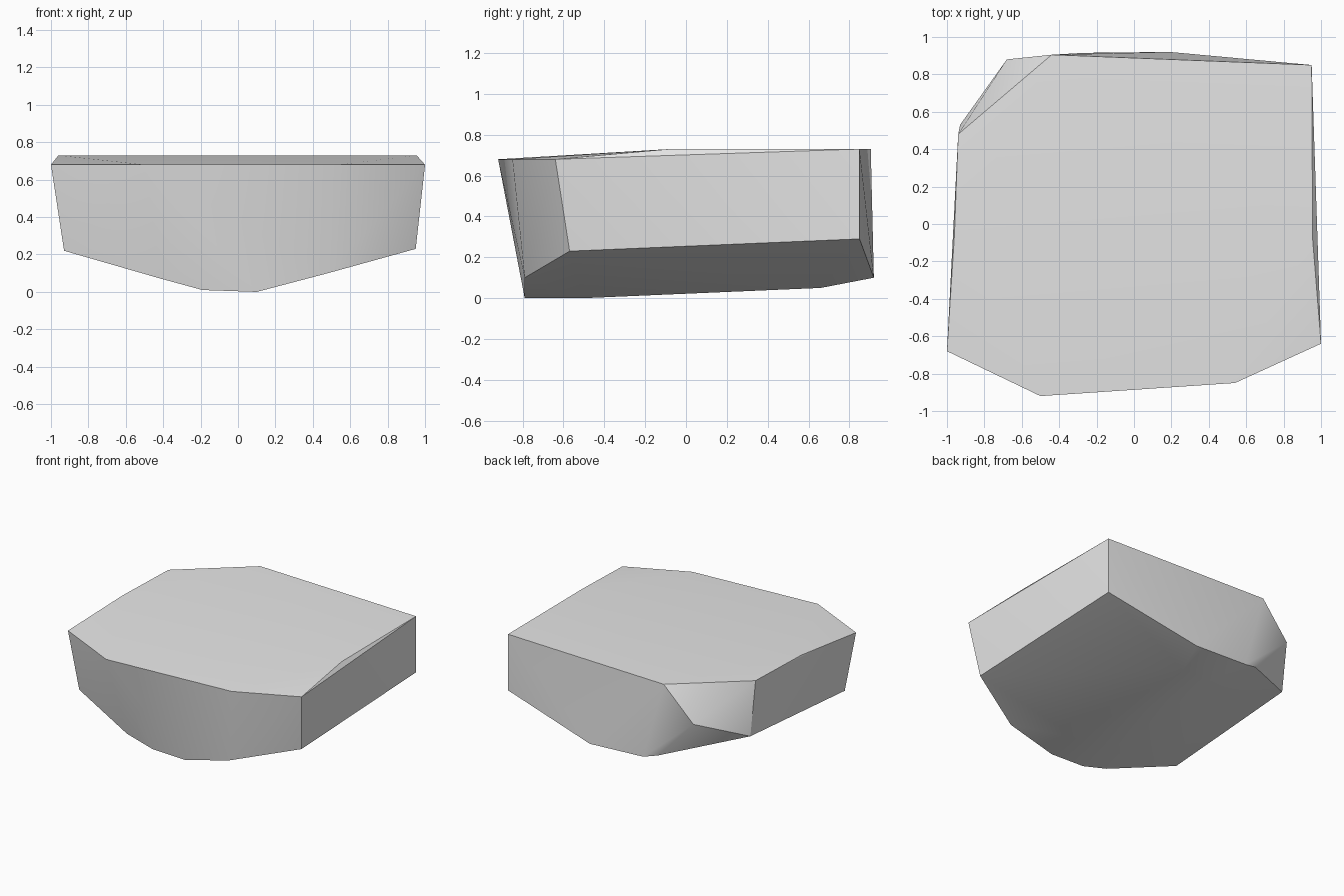
import bpy
import bmesh
import math

default_cube = bpy.data.objects.get("Cube")
if default_cube:
    bpy.data.objects.remove(default_cube, do_unlink=True)


def make_material(name, colour):
    """Create one flat colour for both viewport and render."""
    material = bpy.data.materials.new(name)
    material.use_nodes = True
    material.diffuse_color = colour
    shader = next(n for n in material.node_tree.nodes if n.type == 'BSDF_PRINCIPLED')
    shader.inputs["Base Color"].default_value = colour
    return material


def make_hull(name, corners, material):
    """Wrap a convex stone skin around the corner points."""
    bm = bmesh.new()
    for corner in corners:
        bm.verts.new(corner)
    result = bmesh.ops.convex_hull(bm, input=bm.verts[:])
    unused = [v for v in bm.verts if not v.link_faces]
    bmesh.ops.delete(bm, geom=unused, context='VERTS')
    # Merge nearly flat triangles into clean facets
    bmesh.ops.dissolve_limit(bm, angle_limit=math.radians(1),
                             verts=bm.verts[:], edges=bm.edges[:])
    bmesh.ops.recalc_face_normals(bm, faces=bm.faces[:])
    mesh = bpy.data.meshes.new(name)
    bm.to_mesh(mesh)
    bm.free()
    mesh.materials.append(material)
    stone = bpy.data.objects.new(name, mesh)
    bpy.context.collection.objects.link(stone)
    return stone


# Flat rear plateau and the slightly lower front rim
plateau = [(x, y, .73) for x, y in
           ((-.94, .48), (-.44, .905), (.95, .85), (.955, -.08), (-.96, -.06))]
front_rim = [(x, y, .68) for x, y in
             ((-1, -.68), (-.5, -.92), (.54, -.85), (1, -.64))]

# Chipped rear corner
chip = [(-.68, .88, .47)]

# Lower edge of the side walls
side_base = [(-.93, -.64, .22), (-.93, .53, .31),
             (.95, -.57, .23), (.95, .85, .29)]

# Lower edge of the front and back walls
front_base = [(x, -.79, z) for x, z in
              ((-.41, .07), (-.19, .01), (.1, 0), (.48, .1))]
back_base = [(-.38, .89, .15), (-.27, .915, .12), (.19, .92, .1)]

# Shallow keel underneath
keel = [(-.19, -.5, .01), (.1, -.5, 0), (-.15, .66, .05), (.1, .66, .05)]

grey = make_material("stone grey", (.8, .8, .8, 1))
rock = make_hull("flat_rock",
                 plateau + front_rim + chip + side_base + front_base + back_base + keel,
                 grey)

# Soft shading across shallow creases, crisp main edges
bpy.ops.object.select_all(action='DESELECT')
rock.select_set(True)
bpy.context.view_layer.objects.active = rock
bpy.ops.object.shade_smooth_by_angle(angle=math.radians(30))
